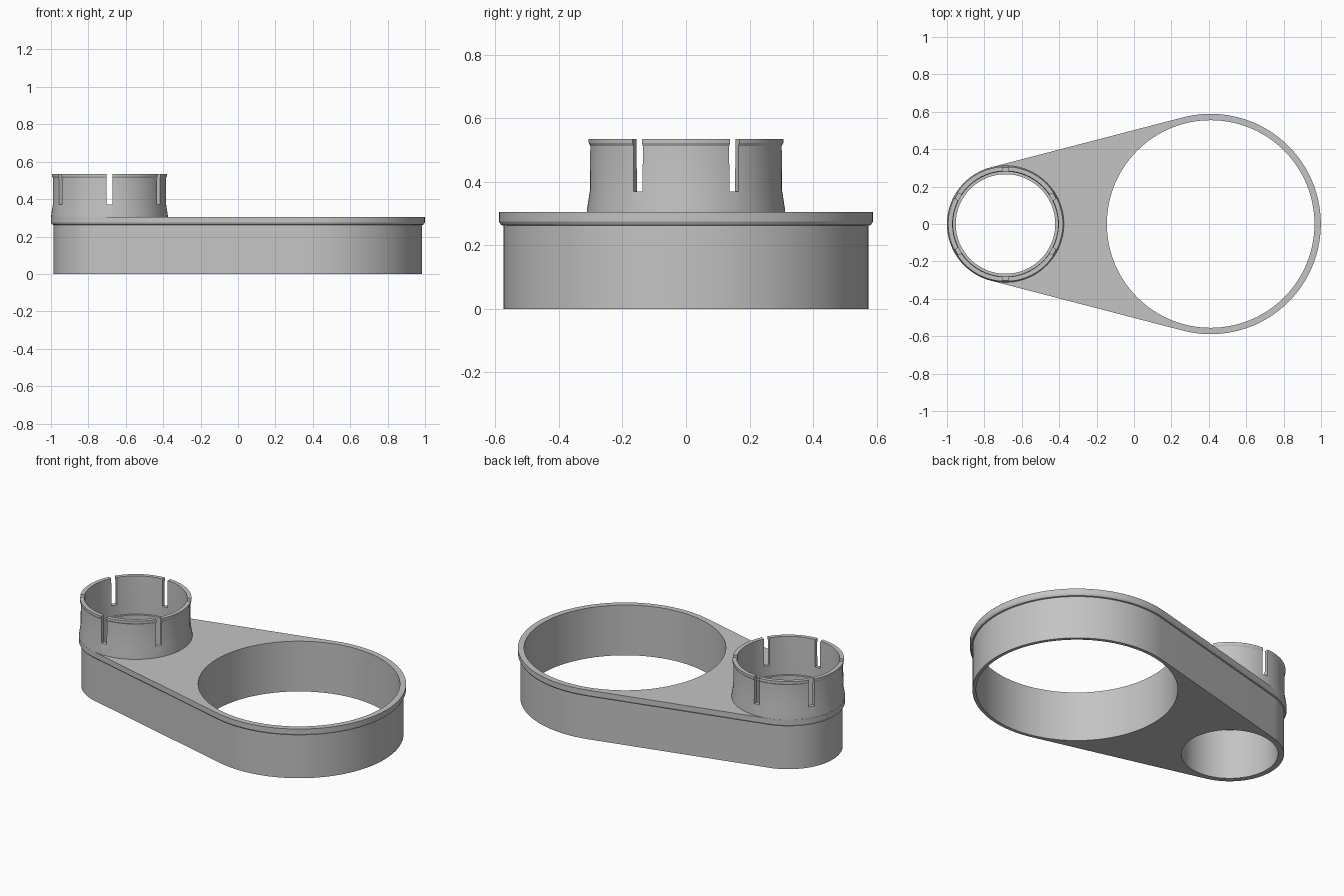
import bpy, bmesh, math
from mathutils import Matrix

if "Cube" in bpy.data.objects:
    bpy.data.objects.remove(bpy.data.objects["Cube"])

BIG_X, BIG_R, BIG_HOLE = 0.41, 0.589, 0.555
SMALL_X, SMALL_R, SMALL_HOLE = -0.687, 0.313, 0.266
TOP = 0.305
SEG = 96

grey = bpy.data.materials.new("plain grey")
grey.diffuse_color = (0.55, 0.55, 0.55, 1)
grey.use_nodes = True
grey.node_tree.nodes["Principled BSDF"].inputs["Base Color"].default_value = grey.diffuse_color


def make_object(name, bm):
    bmesh.ops.recalc_face_normals(bm, faces=bm.faces)
    mesh = bpy.data.meshes.new(name)
    bm.to_mesh(mesh)
    bm.free()
    mesh.materials.append(grey)
    ob = bpy.data.objects.new(name, mesh)
    bpy.context.collection.objects.link(ob)
    return ob


def bridge(bm, a, b):
    for i in range(len(a)):
        j = (i + 1) % len(a)
        bm.faces.new((a[i], a[j], b[j], b[i]))


def outline(offset):
    """Two arcs joined by their common tangents."""
    t = math.acos((SMALL_R - BIG_R) / (BIG_X - SMALL_X))
    pts = []
    for cx, r, start, end, n in ((BIG_X, BIG_R, -t, t, 64),
                                 (SMALL_X, SMALL_R, t, 2 * math.pi - t, 48)):
        for i in range(n + 1):
            a = start + (end - start) * i / n
            pts.append((cx + (r + offset) * math.cos(a), (r + offset) * math.sin(a)))
    return pts


def cut(target, cutter):
    mod = target.modifiers.new("cut", 'BOOLEAN')
    mod.operation, mod.solver, mod.object = 'DIFFERENCE', 'EXACT', cutter
    cutter.hide_render = True
    cutter.hide_set(True)


def smooth(ob):
    bpy.ops.object.select_all(action='DESELECT')
    bpy.context.view_layer.objects.active = ob
    ob.select_set(True)
    bpy.ops.object.shade_smooth_by_angle(angle=math.radians(25))


# Base plate: walls set in below an overhanging lip
bm = bmesh.new()
rings = [[bm.verts.new((x, y, z)) for x, y in outline(off)]
         for z, off in ((0, -0.014), (0.262, -0.014), (0.264, -0.006),
                        (0.275, 0), (TOP, 0))]
for a, b in zip(rings, rings[1:]):
    bridge(bm, a, b)
bm.faces.new(rings[0])
bm.faces.new(rings[-1])
base = make_object("base_plate", bm)

# Through holes
bm = bmesh.new()
for x, r in ((BIG_X, BIG_HOLE), (SMALL_X, SMALL_HOLE)):
    bmesh.ops.create_cone(bm, cap_ends=True, segments=SEG, radius1=r, radius2=r,
                          depth=2, matrix=Matrix.Translation((x, 0, 0)))
cut(base, make_object("hole_cutter", bm))

# Collar: flared foot, straight wall, small bead at the rim
profile = [(0.312, TOP - 0.002), (0.312, 0.312), (0.303, 0.37), (0.302, 0.512),
           (0.307, 0.522), (0.307, 0.535), (0.283, 0.535), (0.28, 0.37), (0.28, TOP - 0.002)]
bm = bmesh.new()
rings = [[bm.verts.new((SMALL_X + r * math.cos(2 * math.pi * i / SEG),
                        r * math.sin(2 * math.pi * i / SEG), z)) for i in range(SEG)]
         for r, z in profile]
for a, b in zip(rings, rings[1:] + rings[:1]):
    bridge(bm, a, b)
collar = make_object("collar", bm)

# Six slots in the collar
bm = bmesh.new()
for k in range(6):
    m = (Matrix.Translation((SMALL_X, 0, 0)) @ Matrix.Rotation(math.radians(30 + 60 * k), 4, 'Z')
         @ Matrix.Translation((0.3, 0, 0.52)) @ Matrix.Diagonal((0.12, 0.034, 0.3, 1)))
    bmesh.ops.create_cube(bm, size=1, matrix=m)
cut(collar, make_object("slot_cutter", bm))

for ob in (base, collar):
    bpy.context.view_layer.objects.active = ob
    bpy.ops.object.modifier_apply(modifier="cut")
    smooth(ob)
